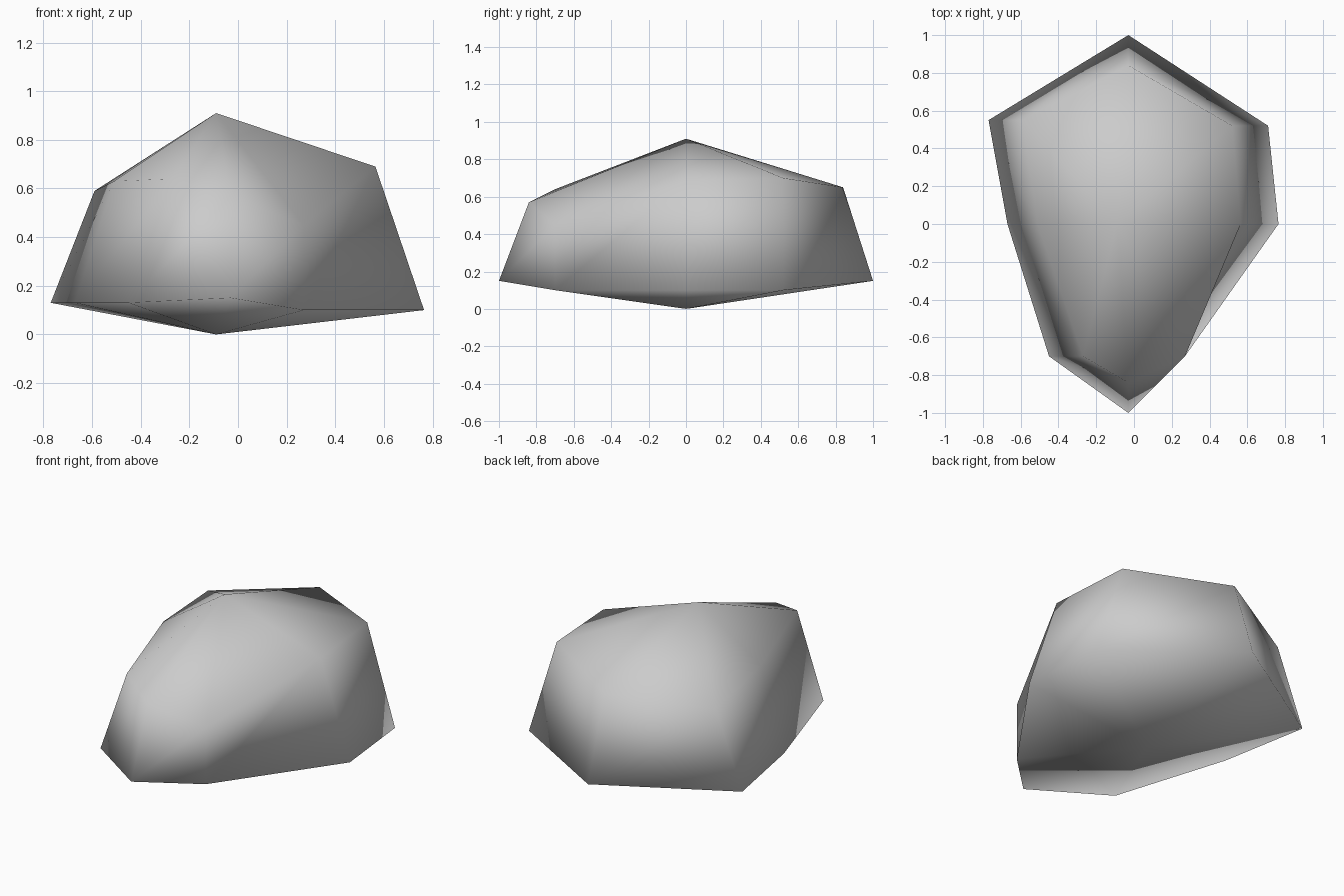
import bpy
import bmesh

# Remove only the default cube
default_cube = bpy.data.objects.get("Cube")
if default_cube:
    bpy.data.objects.remove(default_cube, do_unlink=True)


def make_material(name, colour):
    material = bpy.data.materials.new(name)
    material.use_nodes = True
    material.diffuse_color = colour
    shader = next(n for n in material.node_tree.nodes if n.type == "BSDF_PRINCIPLED")
    shader.inputs["Base Color"].default_value = colour
    return material


def add_ring(bm, points):
    return [bm.verts.new(point) for point in points]


def bridge(bm, lower, upper):
    """Join two rings of equal length with a band of quads."""
    count = len(lower)
    for i in range(count):
        j = (i + 1) % count
        bm.faces.new((lower[i], lower[j], upper[j], upper[i]))


def cap(bm, ring, tip):
    """Close a ring with a fan of triangles meeting at a tip."""
    centre = bm.verts.new(tip)
    for i, vert in enumerate(ring):
        bm.faces.new((vert, ring[(i + 1) % len(ring)], centre))


# Rock outline near the ground, counter-clockwise from the front
base_outline = [
    (-.03, -1, .15), (.27, -.7, .1), (.765, 0, .1), (.71, .52, .1),
    (-.03, 1, .15), (-.77, .55, .13), (-.67, 0, .13), (-.45, -.7, .13),
]

# Rock shoulder, matching the outline point for point
shoulder_outline = [
    (-.03, -.84, .57), (.27, -.7, .45), (.565, 0, .69), (.52, .52, .7),
    (-.03, .84, .65), (-.59, .55, .59), (-.51, 0, .63), (-.27, -.7, .64),
]

# Walls, peak and shallow underside
bm = bmesh.new()
base = add_ring(bm, base_outline)
shoulder = add_ring(bm, shoulder_outline)
bridge(bm, base, shoulder)
cap(bm, shoulder, (-.09, 0, .91))
cap(bm, base, (-.09, 0, 0))
bmesh.ops.recalc_face_normals(bm, faces=bm.faces)

# The whole rock is softly shaded across its facets
for face in bm.faces:
    face.smooth = True

mesh = bpy.data.meshes.new("rock")
bm.to_mesh(mesh)
bm.free()
mesh.materials.append(make_material("stone grey", (.6, .6, .6, 1)))
rock = bpy.data.objects.new("rock", mesh)
bpy.context.collection.objects.link(rock)
